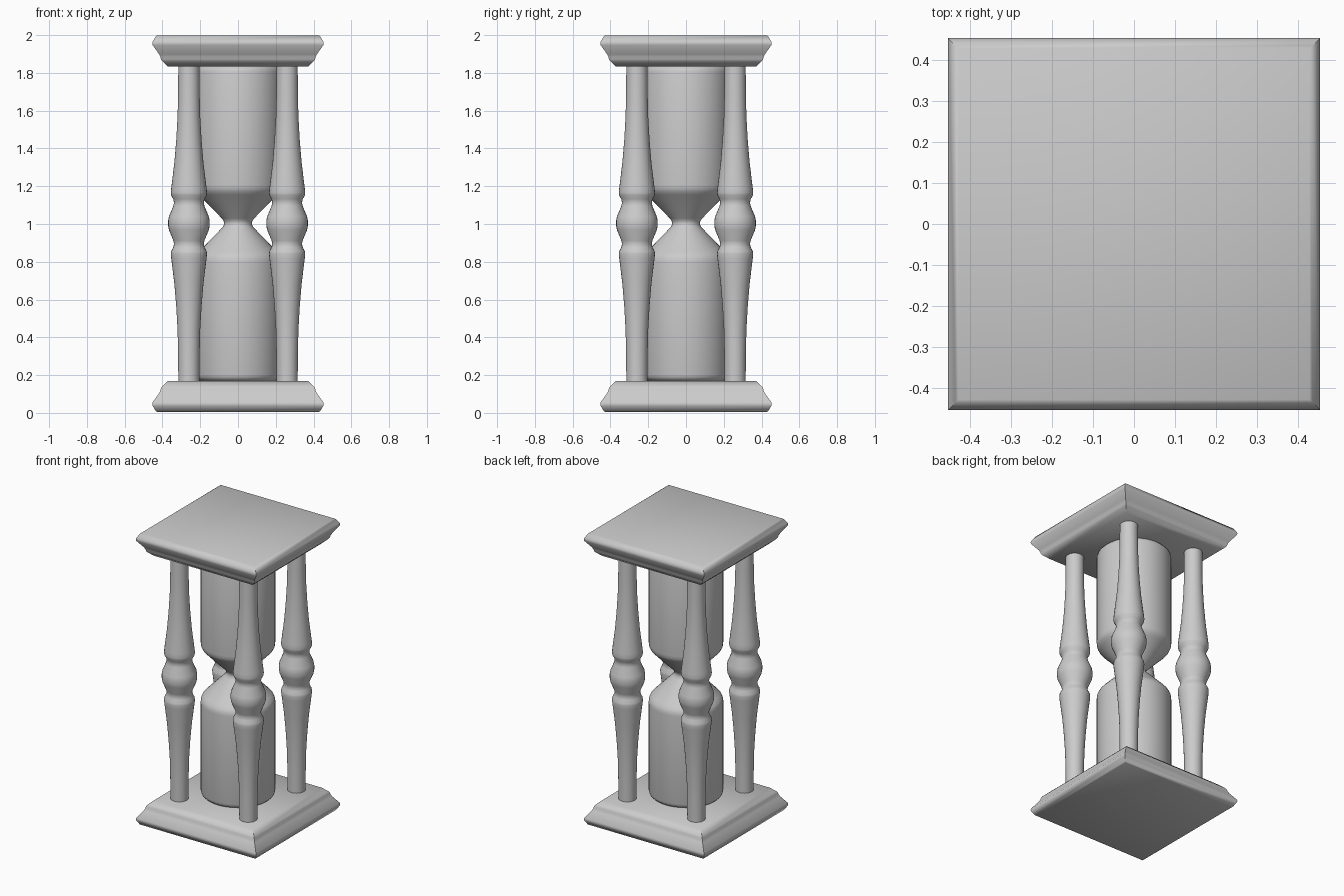
import bpy, bmesh, math

if "Cube" in bpy.data.objects:
    bpy.data.objects.remove(bpy.data.objects["Cube"])

grey = bpy.data.materials.new("plain grey")
grey.diffuse_color = (0.6, 0.6, 0.6, 1)
grey.use_nodes = True
grey.node_tree.nodes["Principled BSDF"].inputs["Base Color"].default_value = grey.diffuse_color


def lathe(name, profile, sides, x=0, y=0, turn=0, smooth_angle=40):
    """Closed solid of revolution from (radius, z) points."""
    bm = bmesh.new()
    rings = []
    for r, z in profile:
        rings.append([bm.verts.new((r * math.cos(turn + math.tau * i / sides),
                                    r * math.sin(turn + math.tau * i / sides), z))
                      for i in range(sides)])
    for low, high in zip(rings, rings[1:]):
        for i in range(sides):
            j = (i + 1) % sides
            bm.faces.new((low[i], low[j], high[j], high[i]))
    bm.faces.new(rings[0][::-1])
    bm.faces.new(rings[-1])
    mesh = bpy.data.meshes.new(name)
    bm.to_mesh(mesh)
    bm.free()
    mesh.materials.append(grey)
    obj = bpy.data.objects.new(name, mesh)
    obj.location = (x, y, 0)
    bpy.context.collection.objects.link(obj)
    bpy.ops.object.select_all(action='DESELECT')
    obj.select_set(True)
    bpy.context.view_layer.objects.active = obj
    bpy.ops.object.shade_smooth_by_angle(angle=math.radians(smooth_angle))
    return obj


# Moulded square plates (half width, z); the top one is the base flipped
plate = [(0.428, 0.005), (0.435, 0.009), (0.451, 0.036), (0.454, 0.045), (0.452, 0.056),
         (0.418, 0.104), (0.411, 0.118), (0.408, 0.132), (0.402, 0.140), (0.372, 0.168)]
diag = math.sqrt(2)
lathe("base_plate", [(h * diag, z) for h, z in plate], 4, turn=math.pi / 4, smooth_angle=50)
lathe("top_plate", [(h * diag, 2.003 - z) for h, z in plate[::-1]], 4,
      turn=math.pi / 4, smooth_angle=50)

# Glass: two straight bulbs with conical shoulders meeting at the neck
half_glass = [(0.074, 0.0), (0.076, 0.012), (0.086, 0.026), (0.206, 0.150), (0.221, 0.167),
              (0.229, 0.185), (0.231, 0.205), (0.231, 0.802), (0.227, 0.818),
              (0.217, 0.829), (0.205, 0.835)]
mid = 1.004
lathe("glass", [(r, mid - d) for r, d in half_glass[:0:-1]]
      + [(r, mid + d) for r, d in half_glass], 48)

# Turned columns, symmetric about the central bulge
half_column = [(0.11, 0.012), (0.106, 0.035), (0.082, 0.092), (0.079, 0.11),
               (0.083, 0.128), (0.094, 0.148), (0.096, 0.162), (0.093, 0.19),
               (0.077, 0.32), (0.067, 0.44), (0.06, 0.56), (0.057, 0.68), (0.056, 0.835)]
column = ([(r, mid - d) for r, d in half_column[::-1]]
          + [(r, mid + d) for r, d in half_column])
for side, x in (("left", -0.26), ("right", 0.26)):
    for end, y in (("front", -0.26), ("back", 0.26)):
        lathe(f"{end}_{side}_column", column, 32, x, y)
